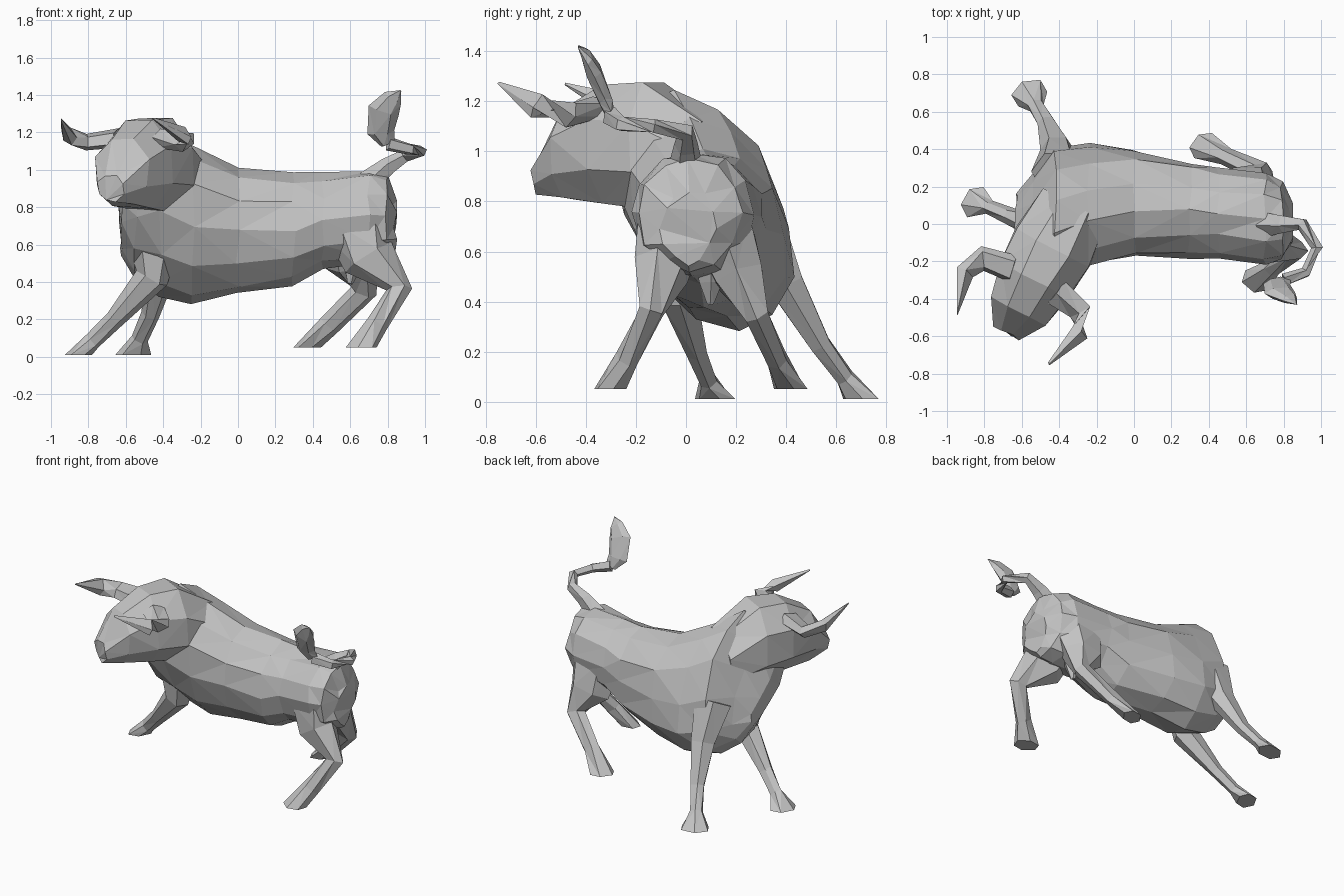
import bpy, bmesh, math, random
from mathutils import Vector

random.seed(4)
if "Cube" in bpy.data.objects:
    bpy.data.objects.remove(bpy.data.objects["Cube"])

material = bpy.data.materials.new("light_grey")
material.use_nodes = True
material.diffuse_color = (.55, .55, .55, 1)
shader = material.node_tree.nodes["Principled BSDF"]
shader.inputs["Base Color"].default_value = material.diffuse_color


def skin(name, rings, roughness):
    """Join rings of points into a closed hull of flat, slightly uneven facets."""
    bm = bmesh.new()
    loops = []
    for ring in rings:
        loop = []
        for point in ring:
            offset = Vector([random.uniform(-roughness, roughness) for axis in "xyz"])
            loop.append(bm.verts.new(point + offset))
        loops.append(loop)
    for lower, upper in zip(loops, loops[1:]):
        for i in range(len(lower)):
            bm.faces.new((lower[i - 1], lower[i], upper[i], upper[i - 1]))
    bm.faces.new(loops[0])
    bm.faces.new(loops[-1])
    bmesh.ops.recalc_face_normals(bm, faces=bm.faces[:])
    bmesh.ops.triangulate(bm, faces=bm.faces[:])
    mesh = bpy.data.meshes.new(name)
    bm.to_mesh(mesh)
    bm.free()
    mesh.materials.append(material)
    part = bpy.data.objects.new(name, mesh)
    bpy.context.collection.objects.link(part)
    return part


def ellipse(centre, across, up, sides, phase=0):
    """Ring of points round a centre, spanned by two half-axis vectors."""
    turns = [math.tau * (i + phase) / sides for i in range(sides)]
    return [centre + across * math.cos(a) + up * math.sin(a) for a in turns]


def tube(name, path, radii, sides=6, flatness=1):
    """Tapered limb that follows a path, one radius for each point."""
    points = [Vector(p) for p in path]
    rings = []
    for i, point in enumerate(points):
        before = points[max(i - 1, 0)]
        after = points[min(i + 1, len(points) - 1)]
        direction = (after - before).normalized()
        across = direction.cross(Vector((0, 1, .2))).normalized()
        up = direction.cross(across) * flatness
        rings.append(ellipse(point, across * radii[i], up * radii[i], sides))
    return skin(name, rings, .004)


# Body: x position, then the y range and the z range of each section
sections = [
    (-.63, -.16, .08, .55, .9),
    (-.55, -.24, .22, .42, 1.08),
    (-.42, -.24, .39, .33, 1.24),
    (-.24, -.21, .42, .28, 1.13),
    (0, -.18, .4, .34, 1.01),
    (.3, -.19, .33, .38, .98),
    (.45, -.18, .3, .48, .98),
    (.7, -.21, .27, .5, 1),
    (.79, -.19, .22, .52, .97),
    (.84, -.1, .12, .55, .84),
]
rings = []
for x, right, left, bottom, top in sections:
    lean = max(.05 - x / 5, 0)       # the shoulders lean over to one side
    centre = Vector((x, (right + left) / 2, (bottom + top) / 2))
    across = Vector((0, (left - right) / 2, 0))
    up = Vector((0, -lean, (top - bottom) / 2))
    rings.append(ellipse(centre, across, up, 12))
skin("body", rings, .012)

# The head is turned, so its parts are placed along its own axes
forward = Vector((-.47, -.88, 0))
sideways = Vector((.88, -.47, 0))
poll = Vector((-.53, -.3, 0))


def on_head(side, ahead, height):
    return poll + sideways * side + forward * ahead + Vector((0, 0, height))


# Neck, skull and muzzle: distance ahead, half width, z range
rings = []
for ahead, width, bottom, top in [
    (-.45, .21, .7, 1.13),
    (-.2, .24, .75, 1.29),
    (0, .22, .77, 1.28),
    (.19, .17, .8, 1.18),
    (.32, .08, .83, .97),
]:
    up = Vector((0, 0, (top - bottom) / 2))
    centre = on_head(0, ahead, (bottom + top) / 2)
    rings.append(ellipse(centre, sideways * width, up, 8, phase=.5))
skin("head", rings, .008)

# Broad flat horns that sweep forward, mirrored across the head
for label, side in (("left", 1), ("right", -1)):
    horn = [on_head(.13 * side, 0, 1.17), on_head(.3 * side, .03, 1.15),
            on_head(.35 * side, .14, 1.18), on_head(.28 * side, .36, 1.27)]
    tube(label + "_horn", horn, (.05, .045, .04, .004), sides=5, flatness=1.6)


def leg(name, hip, thigh, joint, foot, radii, flatness):
    """Leg that narrows from the hip to the fetlock and ends in a flat-soled hoof."""
    fetlock = Vector(joint).lerp(Vector(foot), .6)
    part = tube(name, (hip, thigh, joint, fetlock, foot), radii, flatness=flatness)
    for vertex in part.data.vertices[-6:]:
        vertex.co.z = foot[2]


front = (.14, .09, .05, .045, .1)
leg("front_right_leg", (-.45, -.02, .62), (-.46, -.03, .42), (-.66, .04, .2),
    (-.85, .12, .01), front, .9)
leg("front_left_leg", (-.41, .28, .72), (-.41, .4, .47), (-.47, .54, .23),
    (-.56, .7, .01), front, .9)
hind = (.19, .15, .07, .06, .1)
leg("hind_right_leg", (.65, -.06, .7), (.7, -.1, .53), (.86, -.14, .36),
    (.66, -.3, .05), hind, .75)
leg("hind_left_leg", (.6, .14, .7), (.61, .21, .5), (.67, .28, .35),
    (.37, .42, .05), hind, .75)

# Tail curling round to one side, with a flat raised tuft
tail_end = (.8, -.3, 1.14)
tail = [(.7, 0, .93), (.8, 0, 1.02), (.9, 0, 1.08), (.98, -.13, 1.1), (.92, -.26, 1.11), tail_end]
tube("tail", tail, (.07, .05, .035, .03, .03, .04), sides=5)
tuft = [tail_end, (.765, -.32, 1.2), (.78, -.37, 1.32), (.83, -.4, 1.38), (.87, -.43, 1.42)]
tube("tail_tuft", tuft, (.04, .07, .085, .055, .004), flatness=.4)

# Underside
tube("scrotum", [(.62, .1, .58), (.61, .1, .48), (.6, .1, .39)], (.07, .05, .015), sides=5)
